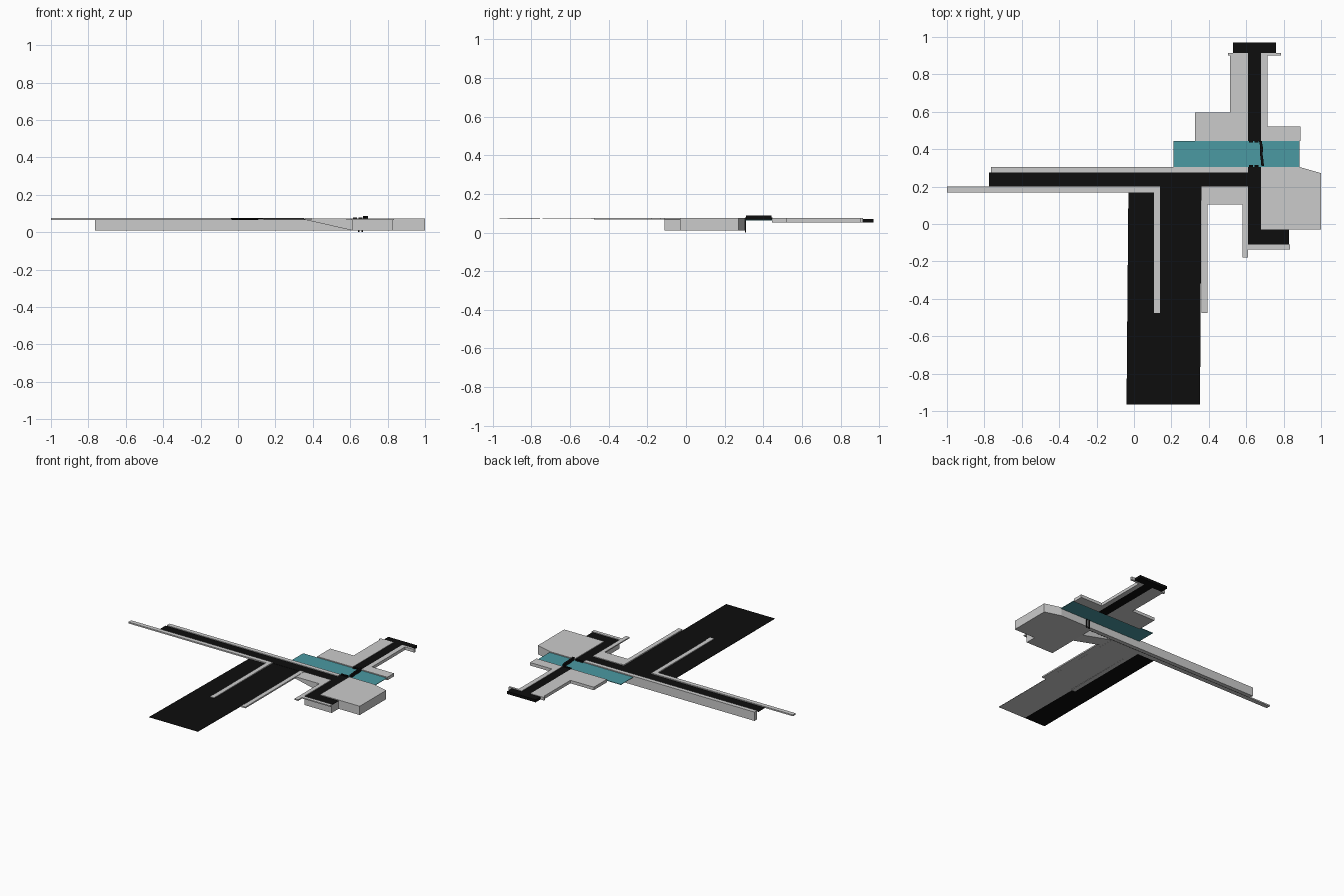
import bpy, bmesh, math


def material(name, rgb):
    m = bpy.data.materials.new(name)
    m.diffuse_color = (*rgb, 1)
    return m


ASPHALT = material("asphalt", (0.004, 0.004, 0.004))
WATER = material("water", (0.07, 0.32, 0.36))


def prism(name, outline, z0, z1, mat=None, slope=None):
    """Extrude a plan outline from z0 to z1; slope(x, y) lifts vertices."""
    bm = bmesh.new()
    lift = slope or (lambda x, y: 0)
    low = [bm.verts.new((x, y, z0 + lift(x, y))) for x, y in outline]
    high = [bm.verts.new((x, y, z1 + lift(x, y))) for x, y in outline]
    n = len(outline)
    bm.faces.new(low[::-1])
    bm.faces.new(high)
    for i in range(n):
        j = (i + 1) % n
        bm.faces.new((low[i], low[j], high[j], high[i]))
    bmesh.ops.recalc_face_normals(bm, faces=bm.faces)
    me = bpy.data.meshes.new(name)
    bm.to_mesh(me)
    bm.free()
    ob = bpy.data.objects.new(name, me)
    bpy.context.collection.objects.link(ob)
    if mat:
        me.materials.append(mat)
    return ob


def slab(name, x0, x1, y0, y1, z0, z1, mat=None, slope=None):
    return prism(name, [(x0, y0), (x1, y0), (x1, y1), (x0, y1)], z0, z1, mat, slope)


TOP, ROAD, BASE = 0.074, 0.069, 0.010
rise = lambda x, y: 0.007 * (0.2 - y) / 1.165   # gentle climb of the south avenue

# long east-west street with retaining wall on the canal side
slab("main_road", -0.775, 0.61, 0.20, 0.275, 0.066, ROAD, ASPHALT)
slab("canal_wall", -0.765, 0.61, 0.275, 0.306, BASE, TOP)
slab("south_pavement", -1.0, 0.14, 0.168, 0.20, 0.066, 0.076)

# wide avenue running south, two carriageways with pavements
prism("avenue_west", [(-0.04, -0.965), (0.13, -0.965), (0.13, 0.168), (-0.03, 0.168)],
      0.066, 0.068, ASPHALT, rise)
prism("avenue_east", [(0.13, -0.965), (0.353, -0.965), (0.36, 0.20), (0.13, 0.20)],
      0.067, 0.068, ASPHALT, rise)
prism("avenue_bed", [(0.13, -0.965), (0.353, -0.965), (0.36, 0.20), (0.13, 0.20)],
      0.0655, 0.067, None, rise)
slab("avenue_median", 0.108, 0.14, -0.475, 0.20, 0.066, 0.076)
slab("avenue_side_pavement", 0.36, 0.392, -0.475, 0.20, 0.066, 0.076)

# corner pavement whose underside ramps down to the deep block
wedge = slab("corner_pavement", 0.36, 0.61, 0.105, 0.20, 0.066, TOP)
for v in wedge.data.vertices:
    if v.co.x > 0.5 and v.co.z < 0.07:
        v.co.z = BASE

# deep foundation with side street on top
prism("street_foundation", [(0.61, -0.11), (0.83, -0.11), (0.83, -0.03), (0.68, -0.03),
                            (0.68, 0.306), (0.61, 0.306)], BASE, 0.066)
prism("side_street", [(0.61, -0.11), (0.83, -0.11), (0.83, -0.03), (0.68, -0.03),
                      (0.68, 0.306), (0.61, 0.306)], 0.066, ROAD, ASPHALT)
slab("side_street_pavement", 0.58, 0.61, -0.18, 0.105, 0.066, TOP)
slab("side_street_kerb", 0.61, 0.835, -0.135, -0.11, 0.066, TOP)
prism("city_block", [(0.68, -0.03), (1.0, -0.03), (1.0, 0.272), (0.88, 0.306), (0.68, 0.306)],
      BASE, TOP)

# canal and bridge details
slab("canal_water", 0.212, 0.884, 0.306, 0.445, 0.063, 0.067, WATER)
rail = [(0.676, 0.443), (0.682, 0.41), (0.681, 0.37), (0.685, 0.34), (0.688, 0.31)]
prism("bridge_rail", [(x - 0.007, y) for x, y in rail] + [(x + 0.007, y) for x, y in rail[::-1]],
      0.067, 0.088, ASPHALT)
for i, y in enumerate((0.31, 0.442)):
    for j, x in enumerate((0.625, 0.655)):
        slab(f"bridge_kerb_{i}{j}", x - 0.011, x + 0.011, y - 0.005, y + 0.005,
             0.064, 0.078, ASPHALT)
for i, x in enumerate((0.645, 0.665)):
    slab(f"bridge_post_{i}", x - 0.004, x + 0.004, 0.304, 0.311, 0.0, 0.067, ASPHALT)

# north bank: street, end crossing and pavements
NB = 0.052
slab("north_street", 0.61, 0.68, 0.445, 0.915, NB, 0.071, ASPHALT)
slab("north_crossing", 0.53, 0.76, 0.915, 0.97, NB, 0.071, ASPHALT)
prism("north_west_pavement", [(0.325, 0.445), (0.61, 0.445), (0.61, 0.915), (0.502, 0.915),
                              (0.502, 0.9), (0.513, 0.9), (0.513, 0.595), (0.325, 0.595)],
      NB, TOP)
prism("north_east_pavement", [(0.68, 0.445), (0.89, 0.445), (0.89, 0.52), (0.714, 0.52),
                              (0.714, 0.9), (0.787, 0.9), (0.787, 0.915), (0.68, 0.915)],
      NB, TOP)
